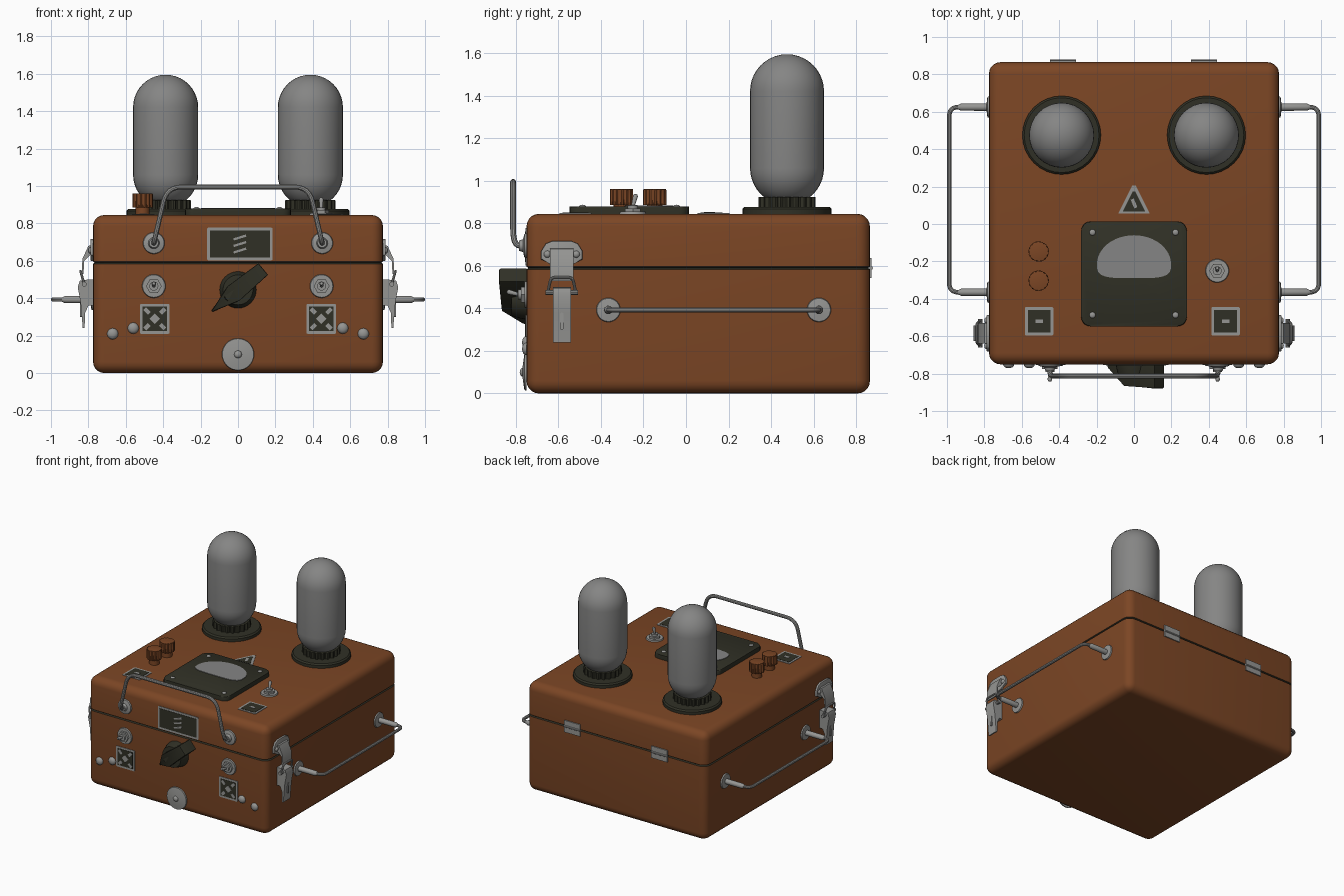
import bpy, bmesh, math
from mathutils import Matrix, Vector

if "Cube" in bpy.data.objects:
    bpy.data.objects.remove(bpy.data.objects["Cube"])


def material(name, rgb):
    m = bpy.data.materials.new(name)
    m.diffuse_color = (*rgb, 1)
    m.use_nodes = True
    m.node_tree.nodes["Principled BSDF"].inputs["Base Color"].default_value = m.diffuse_color
    return m


ORANGE = material("rust_orange_paint", (0.20, 0.061, 0.018))
DARK = material("dark_olive", (0.030, 0.030, 0.019))
METAL = material("light_metal", (0.30, 0.30, 0.29))
GLASS = material("grey_glass", (0.235, 0.235, 0.232))

# Frames: local z points out of each face of the case
T = Matrix.Translation
TOP = T((0, 0, 0.845))
FRONT = T((0, -0.75, 0)) @ Matrix.Rotation(math.pi / 2, 4, 'X')
SIDE = Matrix(((0, 0, 1, 0.775), (1, 0, 0, 0), (0, 1, 0, 0), (0, 0, 0, 1)))
BACK = Matrix(((-1, 0, 0, 0), (0, 0, 1, 0.865), (0, 1, 0, 0), (0, 0, 0, 1)))


def add(name, me, *mats):
    for m in mats:
        me.materials.append(m)
    me.shade_smooth()
    me.set_sharp_from_angle(angle=math.radians(35))
    ob = bpy.data.objects.new(name, me)
    bpy.context.collection.objects.link(ob)
    return ob


def finish(name, bm, M, *mats):
    bmesh.ops.recalc_face_normals(bm, faces=bm.faces[:])
    bm.transform(M)
    me = bpy.data.meshes.new(name)
    bm.to_mesh(me)
    bm.free()
    return add(name, me, *mats)


def mirror(ob):
    me = ob.data.copy()
    me.transform(Matrix.Scale(-1, 4, (1, 0, 0)))
    me.flip_normals()
    return add(ob.name + "_left", me)


def lathe(name, profile, M, mat, n=32):
    bm = bmesh.new()
    vs = [bm.verts.new((r, 0, z)) for r, z in profile]
    es = [bm.edges.new(p) for p in zip(vs, vs[1:])]
    bmesh.ops.spin(bm, geom=vs + es, axis=(0, 0, 1), cent=(0, 0, 0), angle=2 * math.pi, steps=n)
    bmesh.ops.remove_doubles(bm, verts=bm.verts[:], dist=1e-5)
    return finish(name, bm, M, mat)


def plate(name, pts, t, M, mat, bevel=0, height=None):
    bm = bmesh.new()
    lo = [bm.verts.new((x, y, 0)) for x, y in pts]
    hi = [bm.verts.new((x, y, height(x) if height else t)) for x, y in pts]
    bm.faces.new(lo)
    top = bm.faces.new(hi)
    for i in range(len(pts)):
        j = (i + 1) % len(pts)
        bm.faces.new((lo[i], lo[j], hi[j], hi[i]))
    if bevel:
        bmesh.ops.bevel(bm, geom=top.edges[:], offset=bevel, segments=2, profile=0.5, affect='EDGES')
    return finish(name, bm, M, mat)


def tube(name, pts, r, fillet, mat):
    pts = [Vector(p) for p in pts]
    path = [pts[0]]
    for a, b, c in zip(pts, pts[1:], pts[2:]):
        p = b + (a - b).normalized() * min(fillet, (a - b).length * 0.49)
        q = b + (c - b).normalized() * min(fillet, (c - b).length * 0.49)
        path += [p.lerp(b, k / 6).lerp(b.lerp(q, k / 6), k / 6) for k in range(7)]
    path.append(pts[-1])
    cu = bpy.data.curves.new(name, 'CURVE')
    cu.dimensions, cu.bevel_depth, cu.bevel_resolution, cu.use_fill_caps = '3D', r, 3, True
    sp = cu.splines.new('POLY')
    sp.points.add(len(path) - 1)
    for s, p in zip(sp.points, path):
        s.co = (*p, 1)
    tmp = bpy.data.objects.new(name, cu)
    bpy.context.collection.objects.link(tmp)
    me = bpy.data.meshes.new_from_object(tmp.evaluated_get(bpy.context.evaluated_depsgraph_get()))
    bpy.data.objects.remove(tmp)
    me.materials.clear()
    return add(name, me, mat)


def rect(w, h, r=0.0):
    if not r:
        return [(-w / 2, -h / 2), (w / 2, -h / 2), (w / 2, h / 2), (-w / 2, h / 2)]
    return [(sx * (w / 2 - r) + r * math.cos(a), sy * (h / 2 - r) + r * math.sin(a))
            for q, (sx, sy) in enumerate(((1, 1), (-1, 1), (-1, -1), (1, -1)))
            for a in [(q + k / 5) * math.pi / 2 for k in range(6)]]


def gear(r, depth, n):
    return [(rad * math.cos(a), rad * math.sin(a)) for i in range(n) for rad, a in
            [(r if k < 2 else r - depth, (i + k / 4) * 2 * math.pi / n) for k in range(4)]]


# Case: rounded box with a dark groove between lid and base
bm = bmesh.new()
bmesh.ops.create_cube(bm, size=1, matrix=T((0, 0.0575, 0.4225)) @ Matrix.Diagonal((1.55, 1.615, 0.845, 1)))
bmesh.ops.bevel(bm, geom=bm.edges[:], offset=0.06, segments=5, profile=0.5, affect='EDGES')
for z in (0.584, 0.59, 0.596):
    bmesh.ops.bisect_plane(bm, geom=bm.verts[:] + bm.edges[:] + bm.faces[:], plane_co=(0, 0, z), plane_no=(0, 0, 1))
for v in bm.verts:
    if abs(v.co.z - 0.59) < 1e-4:
        v.co.x *= 0.988
        v.co.y = 0.0575 + (v.co.y - 0.0575) * 0.988
for f in bm.faces:
    f.material_index = int(0.584 < f.calc_center_median().z < 0.596)
finish("case", bm, Matrix(), ORANGE, DARK)

# Glass tubes with flanges and ribbed sockets
R = 0.174
arc = [math.radians(a) for a in range(0, 91, 9)]
bulb = [(R * math.sin(a), 0.215 - R * math.cos(a)) for a in arc] + \
       [(R * math.cos(a), 0.576 + R * math.sin(a)) for a in arc]
for s, side in ((-1, "left"), (1, "right")):
    M = TOP @ T((s * 0.387, 0.475, 0))
    lathe("tube_flange_" + side, [(0, 0), (0.21, 0), (0.21, 0.022), (0.2, 0.032), (0, 0.032)], M, DARK)
    plate("tube_socket_" + side, gear(0.135, 0.014, 20), 0.05, M @ T((0, 0, 0.03)), DARK, 0.005)
    lathe("glass_tube_" + side, bulb, M, GLASS)

# Meter with half-round window and corner screws
M = TOP @ T((0, -0.267, 0))
plate("meter_body", rect(0.565, 0.56, 0.05), 0.034, M, DARK, 0.008)
window = []
for k in range(48):
    c, s = math.cos(k * math.pi / 24), math.sin(k * math.pi / 24)
    window.append((0.198 * c, 0.155 * s) if s >= 0 else
                  (0.198 * math.copysign(abs(c) ** 0.5, c), -0.075 * abs(s) ** 0.6))
plate("meter_window", window, 0.005, M @ T((0, 0.052, 0.033)), GLASS)
dome = [(0, 0), (1, 0), (0.92, 0.35), (0.7, 0.6), (0.38, 0.75), (0, 0.8)]
for x in (-0.222, 0.222):
    for y in (-0.22, 0.222):
        lathe("meter_screw", [(r * 0.017, z * 0.012) for r, z in dome], M @ T((x, y, 0.033)), METAL, 12)

# Small ribbed knobs on the lid
for y in (-0.147, -0.303):
    M = TOP @ T((-0.51, y, 0))
    lathe("knob_stem", [(0, 0), (0.037, 0), (0.037, 0.045), (0, 0.045)], M, ORANGE, 20)
    plate("knob_cap", gear(0.055, 0.006, 14), 0.075, M @ T((0, 0, 0.041)), ORANGE, 0.006)

# Toggle switches
for M in (TOP @ T((0.445, -0.25, 0)), FRONT @ T((-0.45, 0.465, 0)), FRONT @ T((0.447, 0.465, 0))):
    lathe("switch_washer", [(0, 0), (0.063, 0), (0.06, 0.01), (0, 0.01)], M, METAL)
    lathe("switch_nut", [(0, 0), (0.042, 0), (0.042, 0.026), (0, 0.026)], M, METAL, 6)
    lathe("switch_bush", [(0, 0), (0.024, 0), (0.024, 0.04), (0, 0.042)], M, METAL, 20)
    lathe("switch_lever", [(0, 0), (0.008, 0), (0.012, 0.05), (0.008, 0.058), (0, 0.06)],
          M @ T((0, 0, 0.035)) @ Matrix.Rotation(-0.25, 4, 'X'), METAL, 12)

# Label plates: light frame, dark field and plain pale marks
def label(name, M, w, h, marks):
    plate(name + "_frame", rect(w, h, 0.008), 0.004, M, METAL)
    plate(name + "_field", rect(w - 0.03, h - 0.03), 0.006, M, DARK)
    for x, y, mw, mh, ang in marks:
        plate(name + "_mark", rect(mw, mh), 0.008, M @ T((x, y, 0)) @ Matrix.Rotation(ang, 4, 'Z'), METAL)


cross = [(0, 0, 0.04, 0.04, 0.785)] + [(0.042 * x, 0.042 * y, 0.022, 0.035, -x * y * 0.785)
                                       for x in (-1, 1) for y in (-1, 1)]
label("front_label", FRONT @ T((0.01, 0.69, 0)), 0.35, 0.175,
      [(0, y, 0.07, 0.012, 0.3) for y in (-0.035, 0, 0.035)])
for x in (-0.445, 0.445):
    label("front_square", FRONT @ T((x, 0.29, 0)), 0.16, 0.16, cross)
for x in (-0.507, 0.49):
    label("lid_square", TOP @ T((x, -0.52, 0)), 0.152, 0.152, [(0, 0, 0.04, 0.02, 0)])
tri = [(-0.085, -0.075), (0.085, -0.075), (0.01, 0.075), (-0.01, 0.075)]
M = TOP @ T((0, 0.13, 0))
plate("triangle_frame", tri, 0.004, M, METAL)
plate("triangle_field", [(x * 0.7, y * 0.7 - 0.01) for x, y in tri], 0.006, M, DARK)
plate("triangle_mark", rect(0.018, 0.05), 0.008, M @ T((0, -0.02, 0)) @ Matrix.Rotation(0.4, 4, 'Z'), METAL)

# Selector dial with pointed grip
M = FRONT @ T((0, 0.445, 0))
lathe("selector_base", [(0, 0), (0.098, 0), (0.092, 0.03), (0.08, 0.07), (0, 0.075)], M, DARK)
plate("selector_grip", [(0.175, -0.04), (0.175, 0.04), (-0.03, 0.05), (-0.18, 0.004), (-0.18, -0.004), (-0.03, -0.05)],
      0, M @ Matrix.Rotation(math.radians(39.5), 4, 'Z'), DARK, 0.008,
      lambda u: 0.13 if u > 0.1 else (0.12 if u > -0.1 else 0.02))

# Lock disc and rivets on the front
lathe("lock_disc", [(0, 0), (0.086, 0), (0.084, 0.01), (0.03, 0.018), (0, 0.018)], FRONT @ T((0, 0.1, 0)), METAL)
lathe("lock_stud", [(r * 0.021, z * 0.02) for r, z in dome], FRONT @ T((0, 0.1, 0.016)), METAL, 16)
for x, z in ((0.67, 0.21), (0.56, 0.24)):
    for s in (-1, 1):
        lathe("rivet", [(r * 0.03, z2 * 0.026) for r, z2 in dome], FRONT @ T((s * x, z, 0)), METAL, 20)

# Front carrying handle
boss = [(0, 0), (0.058, 0), (0.055, 0.01), (0.03, 0.016), (0.024, 0.035), (0, 0.035)]
for x in (-0.45, 0.45):
    lathe("front_handle_mount", boss, FRONT @ T((x, 0.695, 0)), METAL)
tube("front_handle", [(-0.45, -0.75, 0.695), (-0.45, -0.813, 0.695), (-0.38, -0.813, 0.995),
                      (0.38, -0.813, 0.995), (0.45, -0.813, 0.695), (0.45, -0.75, 0.695)], 0.0135, 0.08, METAL)

# Side handles
for y in (-0.365, 0.625):
    mirror(lathe("side_handle_mount", [(0, 0), (0.057, 0), (0.054, 0.009), (0.02, 0.013), (0.019, 0.15),
                                       (0.012, 0.165), (0, 0.165)], SIDE @ T((y, 0.393, 0)), METAL))
mirror(tube("side_handle", [(0.78, -0.365, 0.393), (0.988, -0.365, 0.393), (0.988, 0.625, 0.393),
                            (0.78, 0.625, 0.393)], 0.012, 0.05, METAL))

# Side latches: keeper plate, hook, lever, wire loop and pin
M = SIDE @ T((-0.584, 0, 0))
keeper = [(-0.045, 0.6), (0.045, 0.6), (0.06, 0.615), (0.097, 0.63), (0.097, 0.67), (0.075, 0.705), (0.045, 0.717)]
mirror(plate("latch_keeper", keeper + [(-x, y) for x, y in keeper[:1:-1]], 0.014, M, METAL, 0.004))
for y in (-0.068, 0.068):
    mirror(lathe("latch_rivet", [(r * 0.017, z * 0.016) for r, z in dome], M @ T((y, 0.655, 0.013)), METAL, 12))
hook = [(0.78, 0.685), (0.80, 0.68), (0.832, 0.61), (0.835, 0.53), (0.826, 0.53), (0.822, 0.6), (0.78, 0.64)]
lever = [(0.772, 0.36), (0.80, 0.36), (0.818, 0.32), (0.82, 0.24), (0.83, 0.24), (0.842, 0.38), (0.857, 0.46),
         (0.845, 0.495), (0.80, 0.5), (0.772, 0.5)]
for name, prof, w in (("latch_hook", hook, 0.11), ("latch_lever", lever, 0.085)):
    mirror(plate(name, prof, w, T((0, -0.584 + w / 2, 0)) @ Matrix.Rotation(math.pi / 2, 4, 'X'), METAL))
mirror(plate("latch_rib", rect(0.016, 0.08, 0.006), 0.012, M @ T((0, 0.34, 0.058)), METAL))
mirror(tube("latch_pin", [(0.822, -0.66, 0.475), (0.822, -0.508, 0.475)], 0.013, 0, METAL))
mirror(tube("latch_loop", [(0.822, -0.65, 0.475), (0.842, -0.635, 0.545), (0.842, -0.533, 0.545),
                           (0.822, -0.518, 0.475)], 0.007, 0.02, METAL))

# Back hinges
for x in (-0.38, 0.375):
    for z in (0.566, 0.614):
        plate("hinge_leaf", rect(0.138, 0.044), 0.008, BACK @ T((-x, z, 0)), METAL)
    tube("hinge_barrel", [(x - 0.069, 0.87, 0.59), (x + 0.069, 0.87, 0.59)], 0.009, 0, METAL)
